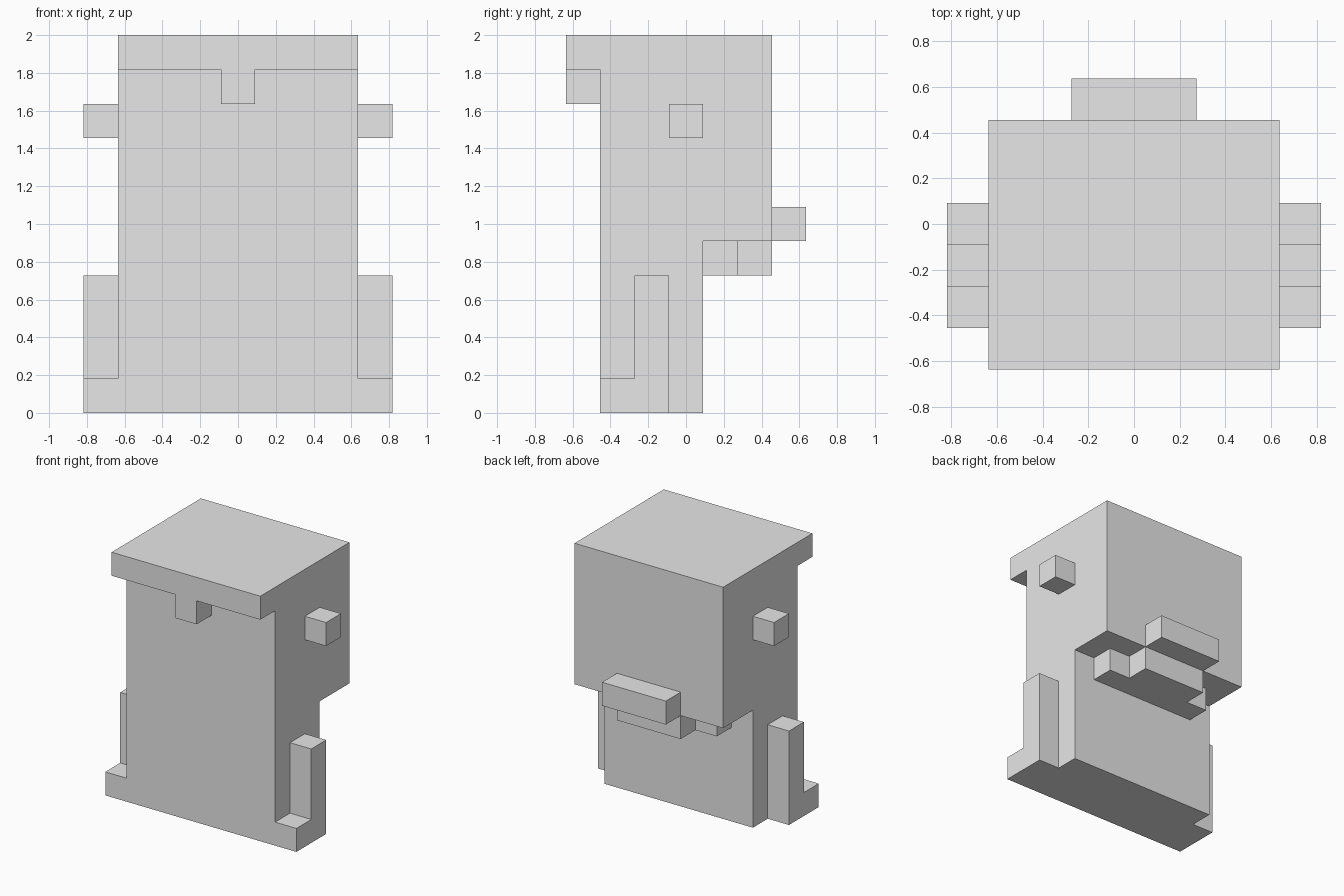
import bpy
import bmesh

UNIT = 2 / 11  # edge of one block

default_cube = bpy.data.objects.get("Cube")
if default_cube:
    bpy.data.objects.remove(default_cube, do_unlink=True)

grey = bpy.data.materials.new("light grey")
grey.use_nodes = True
COLOUR = (0.8, 0.8, 0.8, 1)
grey.diffuse_color = COLOUR
grey.node_tree.nodes["Principled BSDF"].inputs["Base Color"].default_value = COLOUR


def extruded(name, profile, x0, x1):
    """Extrude a side profile of (y, z) block coordinates from x0 to x1."""
    bm = bmesh.new()
    face = bm.faces.new([bm.verts.new((x0 * UNIT, y * UNIT, z * UNIT)) for y, z in profile])
    new = bmesh.ops.extrude_face_region(bm, geom=[face])["geom"]
    verts = [v for v in new if isinstance(v, bmesh.types.BMVert)]
    bmesh.ops.translate(bm, verts=verts, vec=((x1 - x0) * UNIT, 0, 0))
    bmesh.ops.recalc_face_normals(bm, faces=bm.faces)
    mesh = bpy.data.meshes.new(name)
    bm.to_mesh(mesh)
    bm.free()
    mesh.materials.append(grey)
    obj = bpy.data.objects.new(name, mesh)
    bpy.context.collection.objects.link(obj)
    return obj


def box(name, x, y, z):
    (y0, y1), (z0, z1) = y, z
    return extruded(name, [(y0, z0), (y1, z0), (y1, z1), (y0, z1)], *x)


# Body, overhanging back of the head and front brim in one profile
extruded("body_and_head", [(-2.5, 0), (0.5, 0), (0.5, 5), (2.5, 5),
                           (2.5, 11), (-3.5, 11), (-3.5, 10), (-2.5, 10)], -3.5, 3.5)
box("brim_tab", (-0.5, 0.5), (-3.5, -2.5), (9, 10))

# Stepped ledge under the head and the block behind it
box("inner_ledge", (-2.5, 2.5), (0.5, 1.5), (4, 5))
box("outer_ledge", (-1.5, 1.5), (1.5, 2.5), (4, 5))
box("back_block", (-1.5, 1.5), (2.5, 3.5), (5, 6))

# Side parts, the same on both sides
LEG = [(-2.5, 0), (-0.5, 0), (-0.5, 4), (-1.5, 4), (-1.5, 1), (-2.5, 1)]
for side, x in (("left", (3.5, 4.5)), ("right", (-4.5, -3.5))):
    box(side + "_ear", x, (-0.5, 0.5), (8, 9))
    extruded(side + "_leg_and_foot", LEG, *x)
